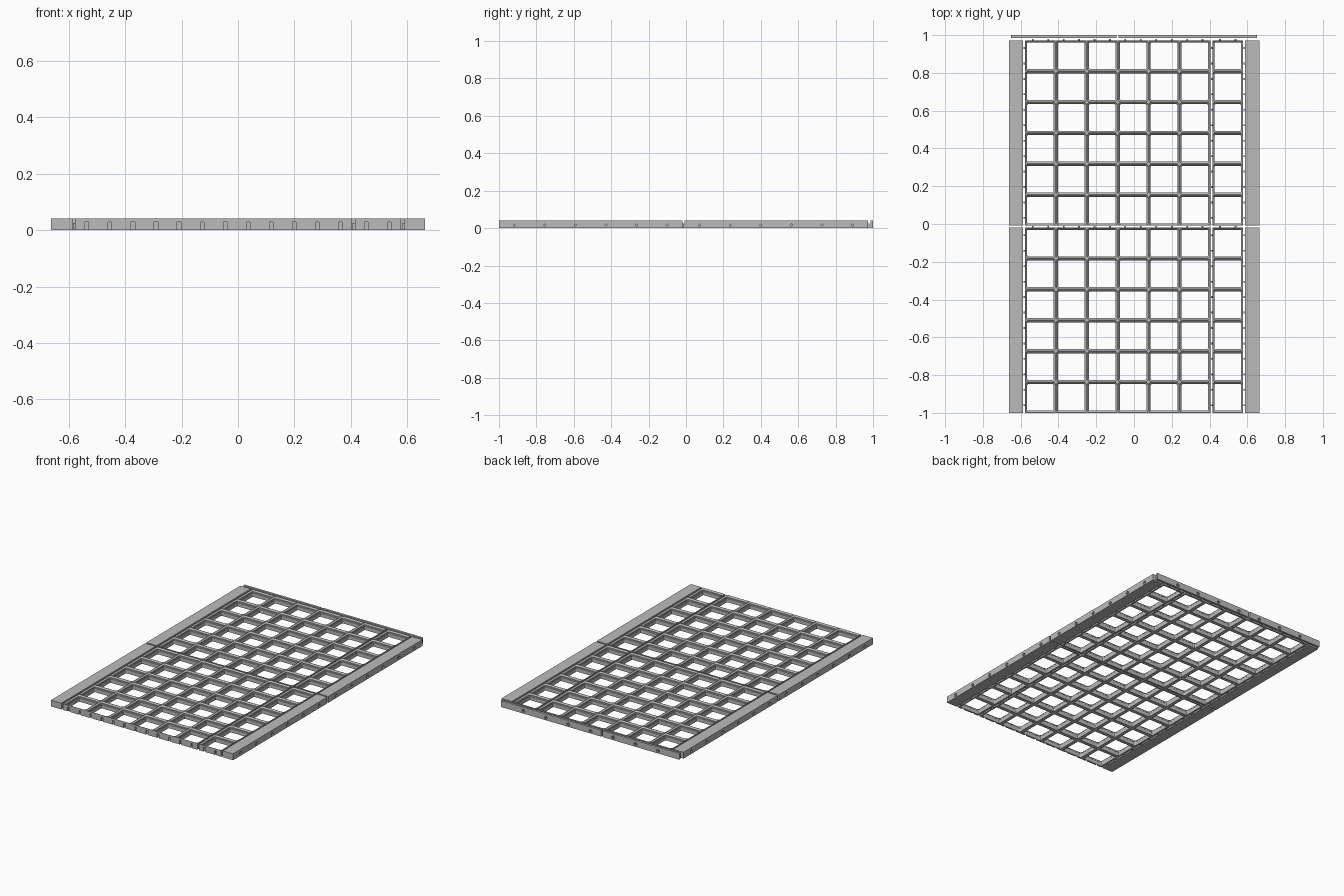
import bpy, bmesh
from math import cos, sin, pi
from mathutils import Matrix, Vector

cube = bpy.data.objects.get("Cube")
if cube:
    bpy.data.objects.remove(cube)

P = 0.1635           # cell pitch
H = 0.042            # overall height
GAP = 0.0105         # spacing between separate pieces
SIDE = 0.0755        # side rail width
XL = -0.663
ROWS = 6

gray = bpy.data.materials.new("light gray plastic")
gray.use_nodes = True
gray.diffuse_color = (0.5, 0.5, 0.5, 1)
gray.node_tree.nodes["Principled BSDF"].inputs["Base Color"].default_value = (0.5, 0.5, 0.5, 1)


def box(bm, x0, x1, y0, y1, z0, z1):
    m = Matrix.Translation(((x0 + x1) / 2, (y0 + y1) / 2, (z0 + z1) / 2))
    m = m @ Matrix.Diagonal((x1 - x0, y1 - y0, z1 - z0, 1))
    bmesh.ops.create_cube(bm, size=1, matrix=m)


def pocket(bm, cx, cy):
    """Stepped, rounded square opening through one cell."""
    # inset from the cell edge and height, from below the plate upward
    levels = [(0.0115, -0.01), (0.0115, 0.024), (0.0092, 0.0265),
              (0.0092, 0.0338), (0.0012, H), (0.0012, H + 0.01)]
    rings = []
    for inset, z in levels:
        half = P / 2 - inset
        r = 0.0165 - inset
        ring = []
        for q, (sx, sy) in enumerate([(1, 1), (-1, 1), (-1, -1), (1, -1)]):
            for k in range(4):
                a = q * pi / 2 + k * pi / 6
                ring.append(bm.verts.new((cx + sx * (half - r) + r * cos(a),
                                          cy + sy * (half - r) + r * sin(a), z)))
        rings.append(ring)
    n = len(rings[0])
    for lo, hi in zip(rings, rings[1:]):
        for i in range(n):
            j = (i + 1) % n
            bm.faces.new((lo[i], lo[j], hi[j], hi[i]))
    bm.faces.new(rings[0][::-1])
    bm.faces.new(rings[-1])


def bore(bm, start, axis, length):
    """Screw hole with a wider head recess; axis points into the part."""
    d = Vector(axis)
    rot = d.to_track_quat('Z', 'Y').to_matrix().to_4x4()
    prof = [(0.011, -0.01), (0.011, 0.007), (0.005, 0.007), (0.005, length + 0.01)]
    rings = []
    for r, t in prof:
        rings.append([bm.verts.new(Vector(start) + rot @ Vector(
            (r * cos(i * pi / 8), r * sin(i * pi / 8), t))) for i in range(16)])
    for lo, hi in zip(rings, rings[1:]):
        for i in range(16):
            j = (i + 1) % 16
            bm.faces.new((lo[i], lo[j], hi[j], hi[i]))
    bm.faces.new(rings[0][::-1])
    bm.faces.new(rings[-1])


def make_object(name, bm):
    me = bpy.data.meshes.new(name)
    bm.normal_update()
    bm.to_mesh(me)
    bm.free()
    ob = bpy.data.objects.new(name, me)
    bpy.context.scene.collection.objects.link(ob)
    return ob


def carve(name, body, cutter):
    """Cut the body by the cutter and keep only the result."""
    ob, cut = make_object(name, body), make_object(name + "_cutter", cutter)
    cut.hide_render = True
    mod = ob.modifiers.new("openings", 'BOOLEAN')
    mod.operation, mod.solver, mod.object = 'DIFFERENCE', 'EXACT', cut
    deps = bpy.context.evaluated_depsgraph_get()
    me = bpy.data.meshes.new_from_object(ob.evaluated_get(deps))
    ob.modifiers.clear()
    ob.data = me
    me.materials.clear()
    me.materials.append(gray)
    bpy.data.objects.remove(cut)
    return ob


def add_tabs(ob, boxes):
    """Join small connector tabs onto a finished part."""
    bm = bmesh.new()
    bm.from_mesh(ob.data)
    for b in boxes:
        box(bm, *b)
    bm.to_mesh(ob.data)
    bm.free()


def quarters(start, cells):
    return [start + P * (i + 0.5) / 2 for i in range(cells * 2)]


TAB, TAB_Z, SLOT, SLOT_Z = 0.0045, 0.026, 0.0065, 0.029


def tab_left(x, y):
    return (x - 0.0075, x, y - TAB, y + TAB, 0.001, TAB_Z)


def tab_back(x, y):
    return (x - TAB, x + TAB, y, y + 0.0075, 0.001, TAB_Z)


def slot_right(x, y):
    return (x - 0.0075, x + 0.01, y - SLOT, y + SLOT, -0.01, SLOT_Z)


def slot_front(x, y):
    return (x - SLOT, x + SLOT, y - 0.01, y + 0.0075, -0.01, SLOT_Z)


# Grid plates
def grid_plate(name, x0, y0, cols):
    x1, y1 = x0 + cols * P, y0 + ROWS * P
    body, cut = bmesh.new(), bmesh.new()
    box(body, x0, x1, y0, y1, 0, H)
    for i in range(cols):
        for j in range(ROWS):
            pocket(cut, x0 + (i + 0.5) * P, y0 + (j + 0.5) * P)
    for x in quarters(x0, cols):
        box(cut, *slot_front(x, y0))
    for y in quarters(y0, ROWS):
        box(cut, *slot_right(x1, y))
    ob = carve(name, body, cut)
    add_tabs(ob, [tab_back(x, y1) for x in quarters(x0, cols)]
             + [tab_left(x0, y) for y in quarters(y0, ROWS)])


# Side rails: screw holes outside, slots or tabs inside
def side_rail(name, x0, y0, left):
    x1, y1 = x0 + SIDE, y0 + ROWS * P
    body, cut = bmesh.new(), bmesh.new()
    box(body, x0, x1, y0, y1, 0, H)
    for j in range(ROWS):
        y = y0 + (j + 0.5) * P
        if left:
            bore(cut, (x1, y, 0.016), (-1, 0, 0), SIDE)
        else:
            bore(cut, (x0, y, 0.016), (1, 0, 0), SIDE)
    if not left:
        for y in quarters(y0, ROWS):
            box(cut, *slot_right(x1, y))
    ob = carve(name, body, cut)
    if left:
        add_tabs(ob, [tab_left(x0, y) for y in quarters(y0, ROWS)])


# Rear rail pieces
def rear_rail(name, x0, x1, cells):
    body, cut = bmesh.new(), bmesh.new()
    box(body, x0, x1, 0.986, 1, 0, H)
    for i in cells:
        x = XA + (i + 0.5) * P
        bore(cut, (x, 1, 0.016), (0, -1, 0), 0.014)
        for s in (-1, 1):
            box(cut, x + s * P / 4 - SLOT, x + s * P / 4 + SLOT, 0.97, 0.9915, -0.01, SLOT_Z)
    carve(name, body, cut)


XA = XL + SIDE + GAP
XB = XA + 6 * P + GAP
XR = XB + P + GAP
for row, y in (("front", -1), ("rear", -1 + ROWS * P + GAP)):
    grid_plate(row + "_wide_grid_plate", XA, y, 6)
    grid_plate(row + "_narrow_grid_plate", XB, y, 1)
    # the right rail lies at -x; its outer face carries the recesses
    for name, x, left in (("right", XL, False), ("left", XR, True)):
        side_rail(row + "_" + name + "_side_rail", x, y, left)
rear_rail("right_rear_rail", -0.652, XA + 3 * P - GAP / 2, range(3))
rear_rail("left_rear_rail", XA + 3 * P + GAP / 2, 0.65, range(3, 7))
